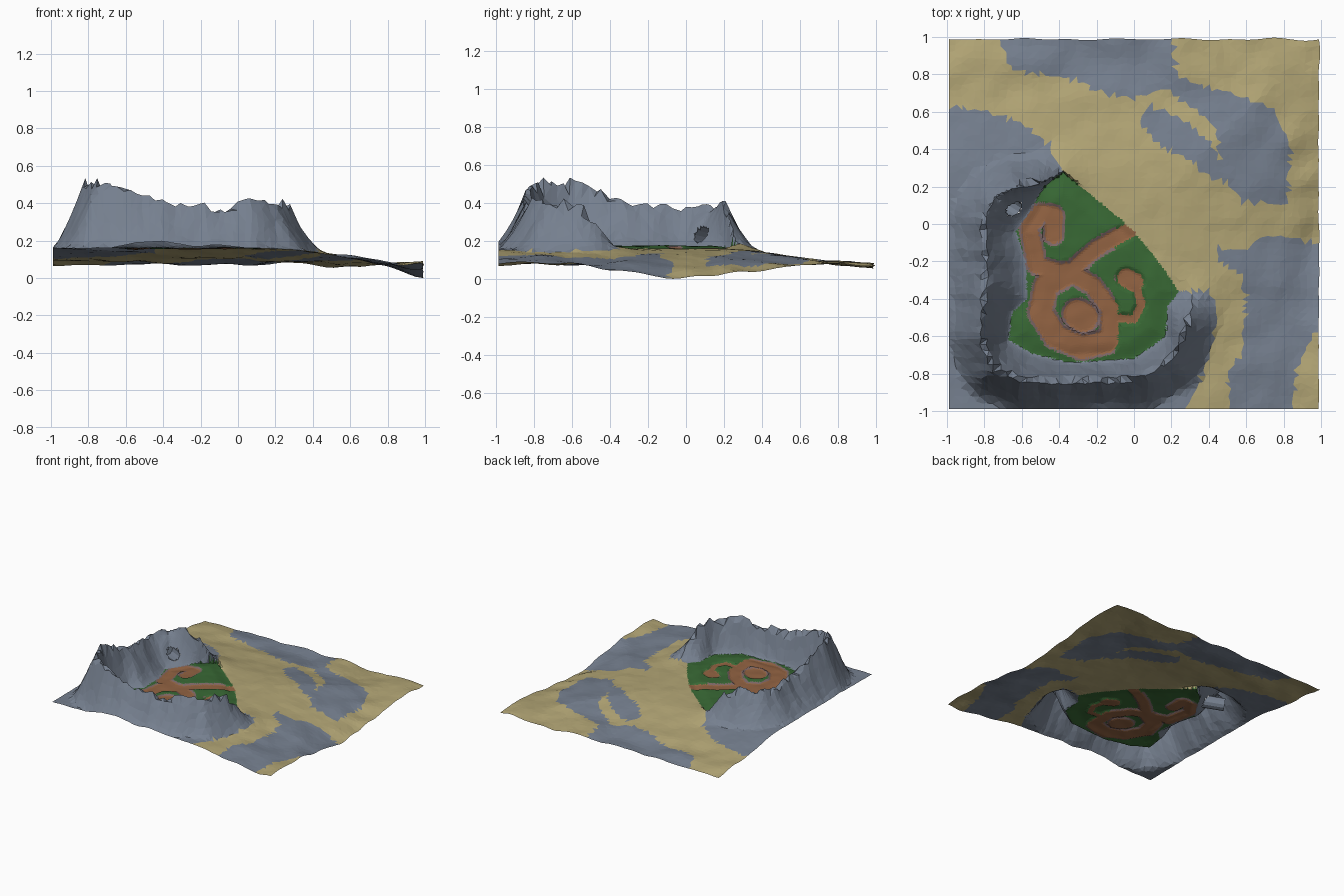
import bpy, bmesh, math, random
from mathutils import Vector, noise

if "Cube" in bpy.data.objects:
    bpy.data.objects.remove(bpy.data.objects["Cube"])
random.seed(4)

# Plan outlines (x, y)
FLOOR = [(-.38, .28), (-.1, .05), (0, -.04), (.13, -.2), (.24, -.36), (.18, -.44), (.17, -.6), (0, -.72),
         (-.35, -.74), (-.55, -.69), (-.67, -.62), (-.65, -.47), (-.57, -.4), (-.58, -.2), (-.63, -.04),
         (-.55, .08), (-.48, .2)]
ROCK_RIDGE = [(-1.1, .64), (-.94, .63), (-.78, .6), (-.6, .54), (-.45, .42), (-.38, .28), (-.3, -.2), (.24, -.36),
              (.4, -.35), (.45, -.45), (.42, -.65), (.35, -.85), (.2, -1.1), (-1.1, -1.1)]
ROCK_BACK = [(-.75, 1.1), (.2, 1.1), (.22, .82), (.3, .76), (.5, .7), (.75, .62), (.8, .5), (.84, .4), (.82, .1),
             (.58, .12), (.5, .22), (.4, .25), (.3, .35), (.15, .41), (.03, .55), (.08, .63), (.25, .57),
             (.42, .42), (.47, .3), (.44, .52), (.3, .63), (.15, .73), (0, .67), (-.2, .71), (-.35, .78), (-.65, .82)]
ROCK_RIGHT = [(.45, -.12), (.58, -.15), (.7, -.06), (1.1, -.12), (1.1, -.5), (.95, -.6), (.88, -.75), (.83, -1.1),
              (.52, -1.1), (.5, -.8), (.58, -.7), (.6, -.4), (.57, -.27), (.45, -.2)]
# Ridge crest (x, y, height)
CREST = [(-.4, .26, .2), (-.5, .22, .36), (-.62, .2, .42), (-.74, .15, .4), (-.8, .03, .4), (-.79, -.2, .41),
         (-.8, -.4, .46), (-.82, -.6, .53), (-.75, -.77, .56), (-.6, -.83, .52), (-.4, -.84, .45),
         (-.1, -.83, .39), (.06, -.8, .45), (.2, -.73, .43), (.27, -.55, .41), (.33, -.38, .18)]
# Dirt paths: (half width, points)
PATHS = [(.04, [(0, -.02), (-.2, -.13), (-.36, -.27)]),
         (.045, [(-.36, -.27), (-.52, -.22), (-.56, -.02), (-.5, .06), (-.43, .05), (-.43, -.06)]),
         (.06, [(-.36, -.27), (-.47, -.33), (-.5, -.47), (-.42, -.6), (-.28, -.66), (-.15, -.63)]),
         (.045, [(-.36, -.25), (-.22, -.33), (-.13, -.45), (-.13, -.62)]),
         (.075, [(-.3, -.48), (-.27, -.5)]),
         (.022, [(-.13, -.5), (0, -.51), (.04, -.43), (0, -.3)]),
         (.05, [(-.04, -.29), (0, -.31)])]


def inside(x, y, poly):
    hit, j = False, len(poly) - 1
    for i in range(len(poly)):
        (ax, ay), (bx, by) = poly[i][:2], poly[j][:2]
        if (ay > y) != (by > y) and x < (bx - ax) * (y - ay) / (by - ay) + ax:
            hit = not hit
        j = i
    return hit


def nearest(x, y, pts):
    """Distance to a polyline, plus the segment index and position on it."""
    best = (9, 0, 0)
    for i in range(len(pts) - 1):
        (ax, ay), (bx, by) = pts[i][:2], pts[i + 1][:2]
        dx, dy = bx - ax, by - ay
        t = max(0, min(1, ((x - ax) * dx + (y - ay) * dy) / (dx * dx + dy * dy)))
        best = min(best, (math.hypot(x - ax - t * dx, y - ay - t * dy), i, t))
    return best


def smooth(a, b, v):
    t = max(0, min(1, (v - a) / (b - a)))
    return t * t * (3 - 2 * t)


def fbm(x, y, f):
    return noise.noise(Vector((x * f, y * f, 3.7))) + .5 * noise.noise(Vector((x * f * 2, y * f * 2, 8.1)))


def path_gap(x, y):
    return min(nearest(x, y, p)[0] - w for w, p in PATHS)


FLOOR_LOOP = FLOOR + FLOOR[:1]


def height(x, y):
    out = smooth(.15, .98, max(x, y))
    z = .165 - .09 * out + .03 * out * fbm(x, y, 3.2) + .005 * fbm(x, y, 7)
    z -= .05 * math.exp(-((x - 1) / .12) ** 2 - (y / .3) ** 2)
    df = nearest(x, y, FLOOR_LOOP)[0]
    if inside(x, y, FLOOR):
        z += .015 * smooth(0, .1, df)
        return z - .012 * (1 - smooth(-.01, .02, path_gap(x, y))) * smooth(0, .05, df)
    d, i, t = nearest(x, y, CREST)
    top = CREST[i][2] * (1 - t) + CREST[i + 1][2] * t
    top += .035 * fbm(x, y, 11) * smooth(.2, .4, top)
    if inside(x, y, CREST):
        k = (1 - d / (d + df + 1e-6)) ** 1.4
    else:
        k = max(0, 1 - d / (.18 + .02 * fbm(x, y, 6))) ** 1.4
    return z + max(0, top - z) * k


def material(name, rgb):
    m = bpy.data.materials.new(name)
    m.diffuse_color = (*rgb, 1)
    m.use_nodes = True
    m.node_tree.nodes["Principled BSDF"].inputs["Base Color"].default_value = m.diffuse_color
    return m


def add_object(name, bm, mats):
    me = bpy.data.meshes.new(name)
    bm.to_mesh(me)
    bm.free()
    for m in mats:
        me.materials.append(m)
    ob = bpy.data.objects.new(name, me)
    bpy.context.collection.objects.link(ob)
    return ob


rock = material("rock", (.18, .215, .275))
sand = material("sand", (.45, .38, .18))
grass = material("grass", (.04, .14, .035))
dirt = material("dirt", (.29, .125, .055))
path_edge = material("path_edge", (.2, .13, .13))

# Terrain sheet: coarse and irregular, refined over the valley and the cave mouth
MOUTH, AXIS, R = Vector((-.67, .1, .235)), Vector((-.83, .54, -.12)).normalized(), .048
bm = bmesh.new()
bmesh.ops.create_grid(bm, x_segments=58, y_segments=58, size=.988)
for v in bm.verts:
    if max(abs(v.co.x), abs(v.co.y)) < .97:
        v.co.x += random.uniform(-.009, .009)
        v.co.y += random.uniform(-.009, .009)
fine = set()
for f in bm.faces:
    c = f.calc_center_median()
    if (inside(c.x, c.y, FLOOR) or nearest(c.x, c.y, FLOOR_LOOP)[0] < .03
            or (c.xy - MOUTH.xy).length < .1):
        fine.update(f.edges)
bmesh.ops.subdivide_edges(bm, edges=list(fine), cuts=2, use_grid_fill=True)
for v in bm.verts:
    v.co.z = height(v.co.x, v.co.y)
    # ragged outer rim on the right and back
    for a, b in ((0, 1), (1, 0)):
        if v.co[a] > .98:
            v.co[a] += .012 * noise.noise(Vector((v.co[b] * 6, a * 5, 1)))
bmesh.ops.triangulate(bm, faces=bm.faces[:])

# Ground colours, and the opening for the cave
hole = []
for f in bm.faces:
    c = f.calc_center_median()
    if inside(c.x, c.y, FLOOR):
        g = path_gap(c.x, c.y)
        f.material_index = 3 if g < 0 else 4 if g < .014 and c.x < -.1 else 2
    else:
        f.material_index = 0 if any(inside(c.x, c.y, p) for p in (ROCK_RIDGE, ROCK_BACK, ROCK_RIGHT)) else 1
    r = c - MOUTH
    s = r.dot(AXIS)
    if -.1 < s < .09 and (r - s * AXIS).length < R - .003 and inside(c.x, c.y, CREST):
        hole.append(f)
bmesh.ops.delete(bm, geom=hole, context='FACES')
low = min(v.co.z for v in bm.verts)
bmesh.ops.translate(bm, verts=bm.verts[:], vec=(0, 0, -low))
add_object("terrain", bm, [rock, sand, grass, dirt, path_edge])

# Cave tunnel: a tube starting on the slope and closed at its far end
bm = bmesh.new()
side = AXIS.cross(Vector((0, 0, 1))).normalized()
up = side.cross(AXIS)
front, back = [], []
N = 12
for i in range(N):
    a = 2 * math.pi * i / N
    p = MOUTH + R * (math.cos(a) * side + math.sin(a) * up)
    s = -.09
    while s < .06 and (p + s * AXIS).z > height(*(p + s * AXIS).xy):
        s += .005
    front.append(bm.verts.new(p + s * AXIS))
    back.append(bm.verts.new(p + .1 * AXIS))
for i in range(N):
    j = (i + 1) % N
    bm.faces.new((front[i], back[i], back[j], front[j]))
bm.faces.new(back)
bmesh.ops.translate(bm, verts=bm.verts[:], vec=(0, 0, -low))
add_object("cave_tunnel", bm, [rock])
